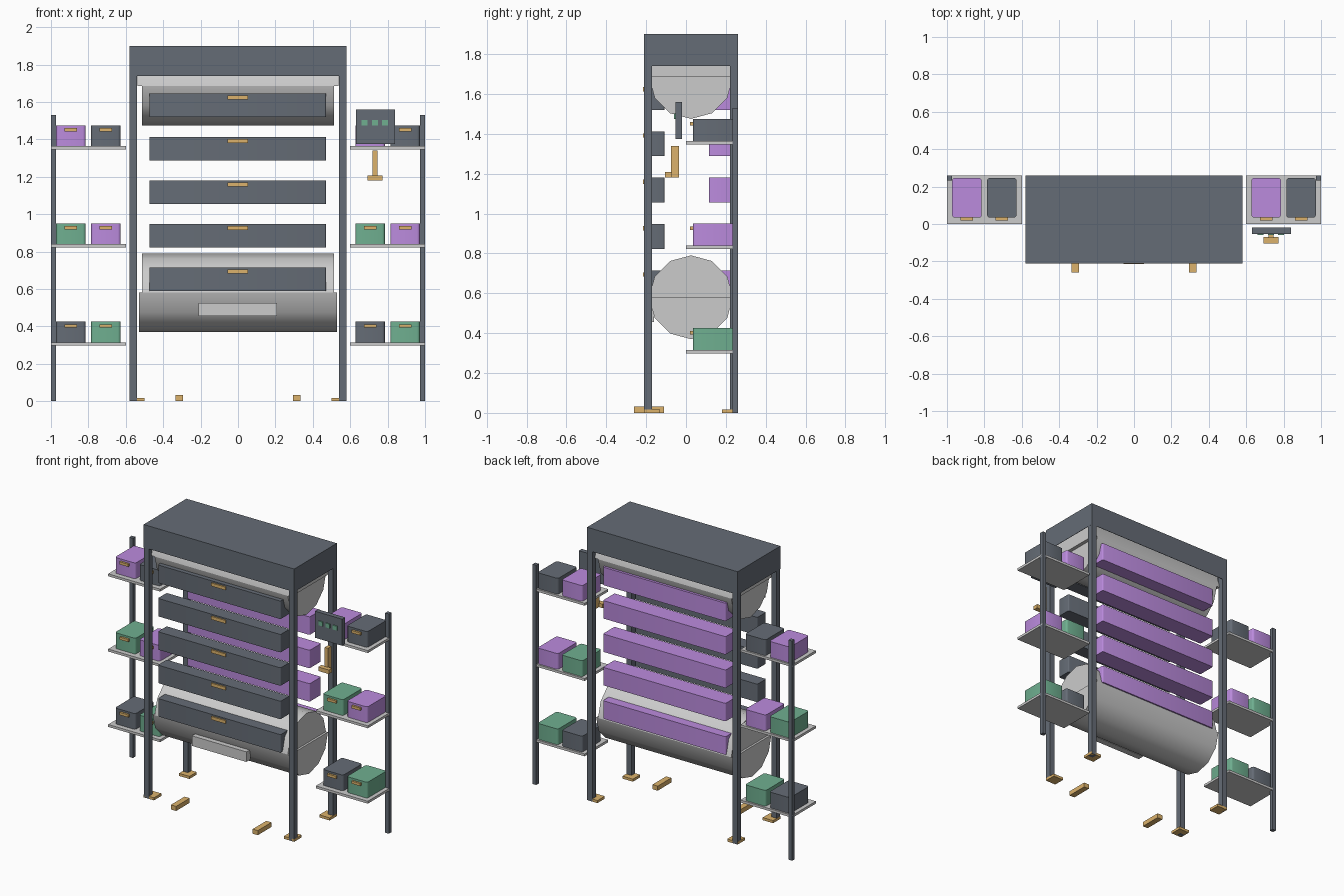
import bpy, bmesh, math

if "Cube" in bpy.data.objects:
    bpy.data.objects.remove(bpy.data.objects["Cube"])

def mat(name, rgb):
    m = bpy.data.materials.new(name)
    m.diffuse_color = (*rgb, 1)
    m.use_nodes = True
    m.node_tree.nodes["Principled BSDF"].inputs["Base Color"].default_value = m.diffuse_color
    return m

DARK = mat("slate", (0.13, 0.15, 0.18))
PURPLE = mat("purple", (0.50, 0.26, 0.73))
GREEN = mat("green", (0.16, 0.43, 0.28))
TAN = mat("tan", (0.72, 0.45, 0.15))

def finish(name, bm, material=None):
    bmesh.ops.recalc_face_normals(bm, faces=bm.faces[:])
    me = bpy.data.meshes.new(name)
    bm.to_mesh(me)
    bm.free()
    ob = bpy.data.objects.new(name, me)
    bpy.context.collection.objects.link(ob)
    if material:
        me.materials.append(material)
    return ob

def smooth(ob):
    bpy.ops.object.select_all(action='DESELECT')
    ob.select_set(True)
    bpy.context.view_layer.objects.active = ob
    bpy.ops.object.shade_smooth_by_angle(angle=math.radians(40))

def box(name, x, y, z, material=None, round_=0, open_bottom=False):
    """Box from (min, max) ranges; round_ bevels the vertical edges."""
    x = sorted(x)
    bm = bmesh.new()
    bmesh.ops.create_cube(bm, size=1)
    for v in bm.verts:
        v.co = [r[0] + (r[1] - r[0]) * (c + 0.5) for r, c in zip((x, y, z), v.co)]
    if round_:
        edges = [e for e in bm.edges if abs(e.verts[0].co.z - e.verts[1].co.z) > 1e-4]
        bmesh.ops.bevel(bm, geom=edges, offset=round_, segments=3, profile=0.5, affect='EDGES')
    if open_bottom:
        low = [f for f in bm.faces if f.calc_center_median().z < z[0] + 1e-4]
        bmesh.ops.delete(bm, geom=low, context='FACES_ONLY')
    ob = finish(name, bm, material)
    if round_:
        smooth(ob)
    return ob

def half_drum(name, zc, half, start, r=0.21, yc=0.025):
    """Solid half of a twelve-sided drum lying along x."""
    bm = bmesh.new()
    pts = [(yc + r * math.cos(a), zc + r * math.sin(a))
           for a in (start + i * math.pi / 6 for i in range(7))]
    f = bm.faces.new([bm.verts.new((-half, y, z)) for y, z in pts])
    ext = bmesh.ops.extrude_face_region(bm, geom=[f])
    for v in ext["geom"]:
        if isinstance(v, bmesh.types.BMVert):
            v.co.x = half
    smooth(finish(name, bm))

# Hollow top housing
hood = box("top_housing", (-0.58, 0.58), (-0.21, 0.26), (1.74, 1.90), DARK, open_bottom=True)
mod = hood.modifiers.new("wall", 'SOLIDIFY')
mod.thickness = 0.004
mod.offset = -1

# Frame posts, foot plates and front feet
for s in (-1, 1):
    for n, y, fy in (("front", (-0.21, -0.17), (-0.21, -0.13)),
                     ("rear", (0.22, 0.26), (0.18, 0.26))):
        box(n + "_post", (s * 0.54, s * 0.579), y, (0, 1.80), DARK)
        box(n + "_foot_plate", (s * 0.50, s * 0.58), fy, (0, 0.018), TAN)
    box("floor_guide", (s * 0.295, s * 0.335), (-0.26, -0.11), (0, 0.032), TAN)

# Drums at the top and bottom of the carousel
half_drum("upper_drum_top", 1.685, 0.538, 0)
half_drum("upper_drum_bottom", 1.685, 0.513, math.pi)
half_drum("lower_drum_top", 0.58, 0.513, 0)
half_drum("lower_drum_bottom", 0.58, 0.528, math.pi)
box("access_plate", (-0.212, 0.208), (-0.205, -0.16), (0.455, 0.525))

# Carousel trays, front and rear
for i in range(5):
    z = 0.59 + i * 0.2325
    box("front_tray", (-0.474, 0.471), (-0.205, -0.108), (z, z + 0.125), DARK, 0.008)
    box("tray_handle", (-0.057, 0.053), (-0.215, -0.20), (z + 0.093, z + 0.115), TAN)
    box("rear_tray", (-0.474, 0.471), (0.115, 0.242), (z, z + 0.125), PURPLE, 0.008)

# Side shelves with storage bins
rows = ((0.315, DARK, GREEN), (0.84, GREEN, PURPLE), (1.364, PURPLE, DARK))
for s in (-1, 1):
    box("shelf_post", (s * 0.972, s * 1.0), (0.232, 0.26), (0, 1.53), DARK)
    for z, left, right in rows:
        box("shelf", (s * 0.60, s * 1.0), (0, 0.258), (z - 0.017, z))
        for k, m in enumerate((left, right)):
            cx = s * 0.80 + (k - 0.5) * 0.187
            box("bin", (cx - 0.079, cx + 0.079), (0.034, 0.246), (z, z + 0.11), m, 0.015)
            box("bin_handle", (cx - 0.033, cx + 0.033), (0.02, 0.04),
                (z + 0.078, z + 0.096), TAN)

# Control panel and scanner
box("control_panel", (0.63, 0.84), (-0.053, -0.02), (1.375, 1.56), DARK)
for x in (0.677, 0.732, 0.787):
    box("button", (x - 0.016, x + 0.016), (-0.06, -0.05), (1.473, 1.503), GREEN)
box("scanner_grip", (0.72, 0.745), (-0.075, -0.035), (1.18, 1.34), TAN)
box("scanner_head", (0.692, 0.773), (-0.105, -0.07), (1.18, 1.208), TAN)
